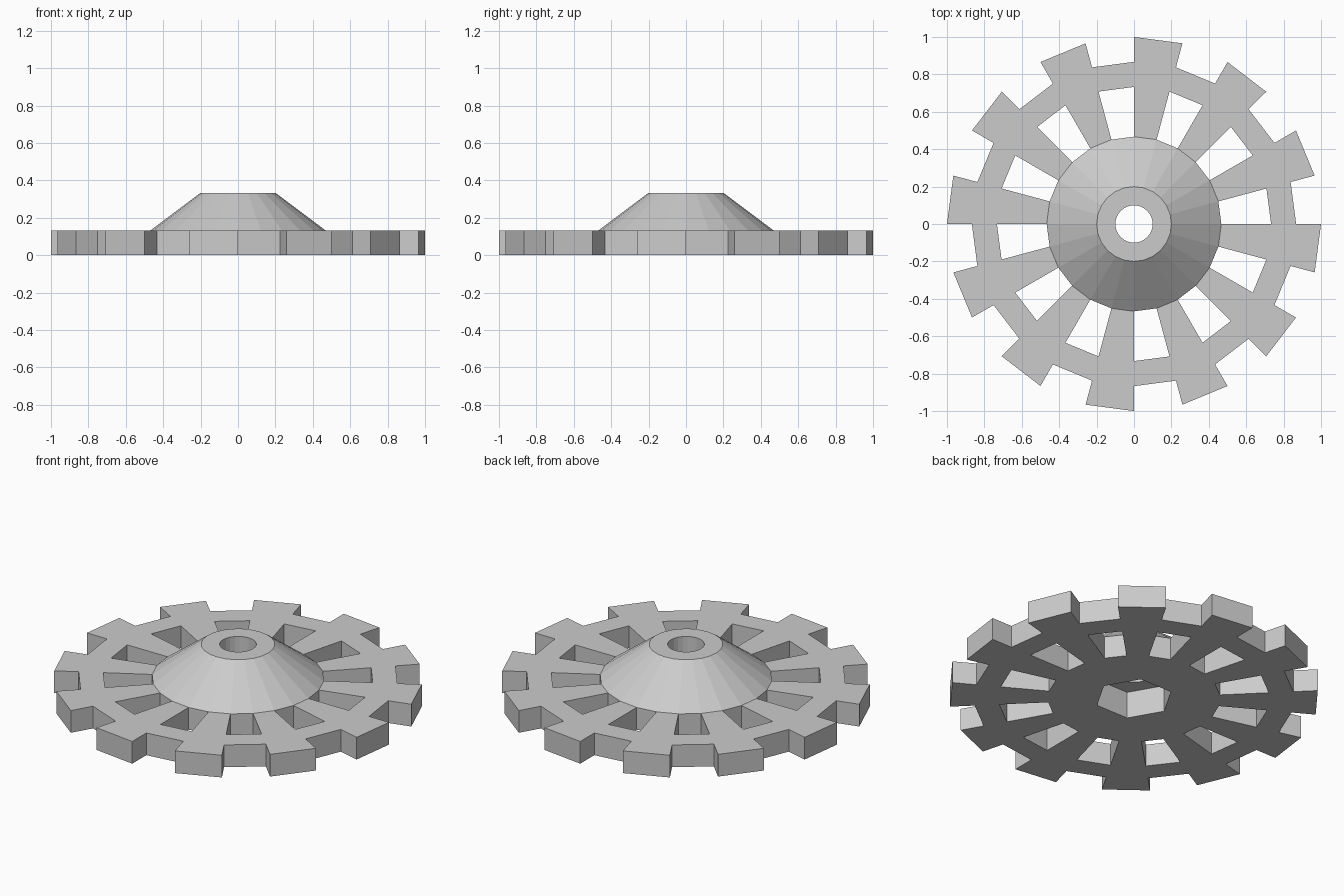
import bpy, bmesh
from math import cos, sin, pi, radians
from mathutils import Vector

cube = bpy.data.objects.get("Cube")
if cube:
    bpy.data.objects.remove(cube, do_unlink=True)

SECTORS = 24                 # alternating tooth / gap sectors
STEP = 2 * pi / SECTORS
HUB, WINDOW, ROOT, TIP = 0.467, 0.733, 0.867, 1.0
PLATE, TOP, POCKET = 0.133, 0.333, 0.16
BORE, CONE_TOP, HEX = 0.1, 0.2, 0.213


def hex_radius(i):
    """Radius of the hexagonal pocket outline at sector edge i."""
    offset = (i * STEP) % (pi / 3) - pi / 6
    return HEX * cos(pi / 6) / cos(offset)


def point(radius, i, z):
    r = radius(i) if callable(radius) else radius
    return Vector((r * cos(i * STEP), r * sin(i * STEP), z))


bm = bmesh.new()


def patch(i, a, b):
    """One quad of sector i between two (radius, height) profile points."""
    corners = [point(*a[:1], i, a[1]), point(*b[:1], i, b[1]),
               point(*b[:1], i + 1, b[1]), point(*a[:1], i + 1, a[1])]
    return bm.faces.new([bm.verts.new(c) for c in corners])


# Flat plan of the wheel: hub ring, spokes, rim and teeth
for i in range(SECTORS):
    patch(i, (hex_radius, 0), (HUB, 0))
    patch(i, (WINDOW, 0), (ROOT, 0))
    if i % 2:
        patch(i, (HUB, 0), (WINDOW, 0))
        patch(i, (ROOT, 0), (TIP, 0))
bmesh.ops.remove_doubles(bm, verts=bm.verts, dist=0.0005)

# Thicken the plan, then open the plate under the cone
raised = bmesh.ops.extrude_face_region(bm, geom=bm.faces[:], use_keep_orig=True)["geom"]
bmesh.ops.translate(bm, vec=(0, 0, PLATE),
                    verts=[e for e in raised if isinstance(e, bmesh.types.BMVert)])
covered = [f for f in raised if isinstance(f, bmesh.types.BMFace)
           and f.calc_center_median().length < HUB
           and all(v.co.z > PLATE - 0.01 for v in f.verts)]
bmesh.ops.delete(bm, geom=covered, context="FACES_ONLY")

# Conical hub with a round bore and a hexagonal pocket underneath
profile = [(HUB, PLATE), (CONE_TOP, TOP), (BORE, TOP),
           (BORE, POCKET), (hex_radius, POCKET), (hex_radius, PLATE)]
for i in range(SECTORS):
    for a, b in zip(profile, profile[1:]):
        patch(i, a, b)
bmesh.ops.remove_doubles(bm, verts=bm.verts, dist=0.0005)
bmesh.ops.recalc_face_normals(bm, faces=bm.faces)

mesh = bpy.data.meshes.new("sprocket_wheel")
bm.to_mesh(mesh)
bm.free()
wheel = bpy.data.objects.new("sprocket_wheel", mesh)
bpy.context.collection.objects.link(wheel)

# Plain grey finish
grey = bpy.data.materials.new("plain_grey")
grey.use_nodes = True
grey.diffuse_color = (0.6, 0.6, 0.6, 1)
grey.node_tree.nodes["Principled BSDF"].inputs["Base Color"].default_value = (0.6, 0.6, 0.6, 1)
mesh.materials.append(grey)
